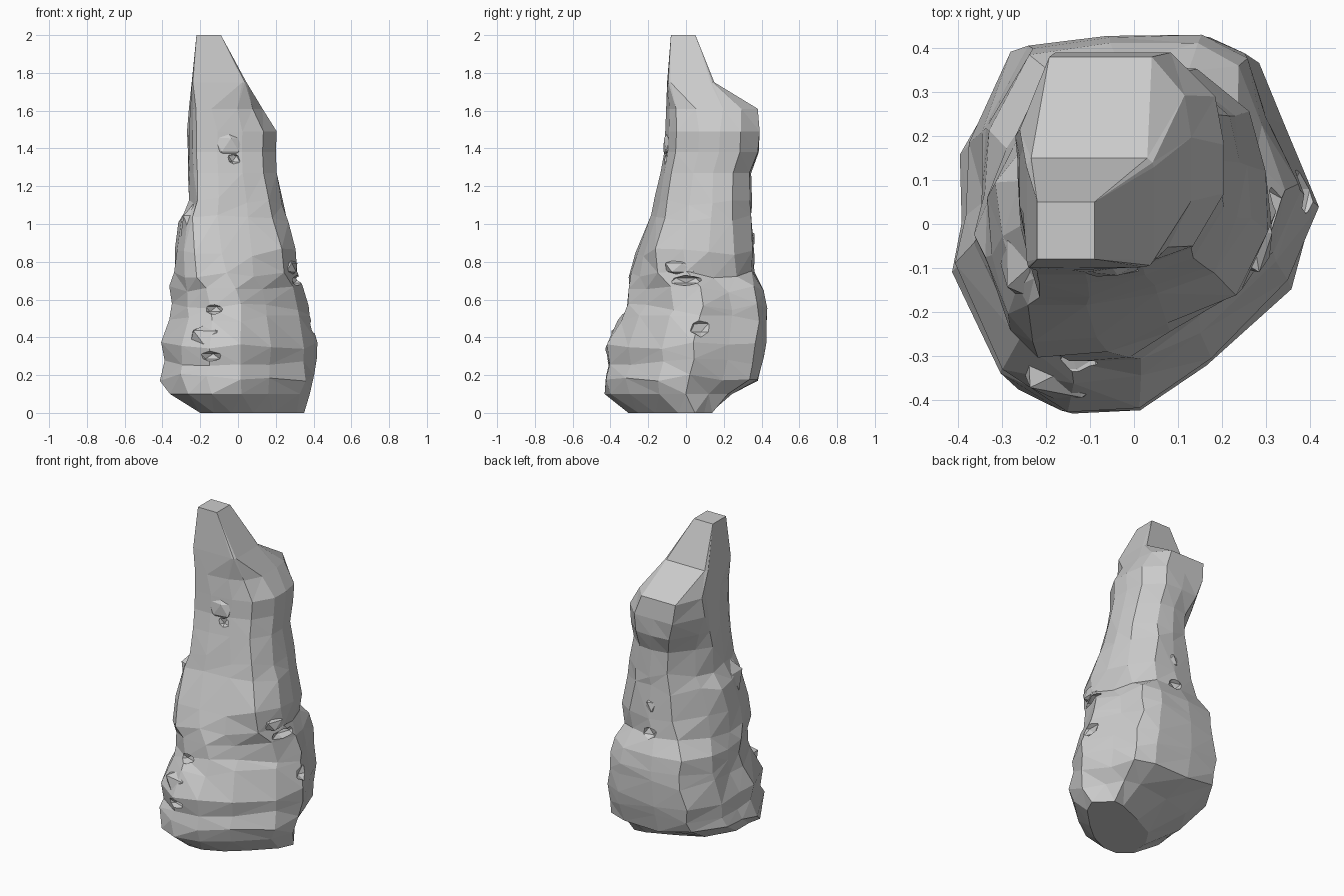
import bpy, bmesh, random
from mathutils import Vector

if "Cube" in bpy.data.objects:
    bpy.data.objects.remove(bpy.data.objects["Cube"])

random.seed(4)

# footprint outlines, counter-clockwise from the front
base = [(-.17, -.43), (.01, -.42), (.17, -.31), (.36, -.13), (.42, .05), (.34, .23), (.28, .38),
        (.17, .43), (-.08, .43), (-.29, .40), (-.40, .19), (-.40, .02), (-.42, -.09), (-.31, -.33)]
neck = [(-.21, -.11), (-.10, -.11), (.03, -.09), (.14, -.05), (.21, .07), (.21, .18), (.19, .29),
        (.09, .38), (.00, .39), (-.10, .37), (-.20, .24), (-.26, .15), (-.25, .04), (-.23, -.07)]
head = neck[:7] + [(.09, .39), (-.04, .39), (-.17, .39), (-.26, .20), (-.25, .15)] + neck[12:]


def unit(outline):
    xs, ys = zip(*outline)
    return [((x - min(xs)) / (max(xs) - min(xs)), (y - min(ys)) / (max(ys) - min(ys)))
            for x, y in outline]


shapes = [unit(base), unit(neck), unit(head)]
shapes.append([(round(u), round(v)) for u, v in shapes[2]])   # four-cornered tip

# height, x min, x max, y min, y max, position in the shapes list
levels = [
    (0.00, -.20, .35, -.29, .05, 0),
    (0.10, -.36, .38, -.41, .22, 0),
    (0.19, -.41, .41, -.43, .385, 0),
    (0.27, -.395, .41, -.41, .405, 0),
    (0.36, -.40, .415, -.43, .42, 0),
    (0.50, -.36, .375, -.36, .43, 0),
    (0.56, -.355, .37, -.315, .43, .05),
    (0.65, -.36, .345, -.305, .415, .15),
    (0.73, -.345, .31, -.30, .36, .5),
    (0.85, -.335, .31, -.265, .355, .75),
    (1.03, -.31, .26, -.19, .35, .9),
    (1.12, -.265, .235, -.165, .35, 1),
    (1.27, -.265, .205, -.135, .345, 1),
    (1.38, -.27, .20, -.115, .385, 1.5),
    (1.49, -.27, .205, -.11, .39, 2),
    (1.61, -.26, .13, -.105, .38, 2.1),
    (1.75, -.245, .045, -.10, .15, 2.8),
    (2.00, -.22, -.09, -.08, .05, 3),
]
skew = {0: .42, 1: .15}   # underside leans towards the back right

# main rock spire: lofted rings with slight irregularity
bm = bmesh.new()
rings = []
for k, (z, x0, x1, y0, y1, t) in enumerate(levels):
    j = 0.012 if 1 < k < 12 else 0
    i0 = min(int(t), 2)
    ring = []
    for (u, v), (p, q) in zip(shapes[i0], shapes[i0 + 1]):
        a, b = u + (p - u) * (t - i0), v + (q - v) * (t - i0)
        x = x0 + a * (x1 - x0)
        y = y0 + b * (y1 - y0) + skew.get(k, 0) * x
        ring.append(bm.verts.new((x + random.uniform(-j, j) * .6, y + random.uniform(-j, j) * .6,
                                  z + random.uniform(-j, j) * 1.8)))
    rings.append(ring)
n = len(base)
for lo, hi in zip(rings, rings[1:]):
    for i in range(n):
        bm.faces.new((lo[i], lo[(i + 1) % n], hi[(i + 1) % n], hi[i]))
bm.faces.new(rings[-1])
bm.faces.new(rings[0][::-1])
bmesh.ops.remove_doubles(bm, verts=bm.verts, dist=0.004)
bmesh.ops.triangulate(bm, faces=[f for f in bm.faces if len(f.verts) == 4 and f.normal.z < .95])
bmesh.ops.recalc_face_normals(bm, faces=bm.faces)
mesh = bpy.data.meshes.new("rock_spire")
bm.to_mesh(mesh)
bm.free()
rock = bpy.data.objects.new("rock_spire", mesh)
bpy.context.collection.objects.link(rock)


def blob(name, loc, size):
    bpy.ops.mesh.primitive_ico_sphere_add(subdivisions=1, radius=1, location=loc)
    ob = bpy.context.object
    ob.name = name
    for v in ob.data.vertices:
        v.co = Vector(v.co[i] * size[i] for i in range(3)) * random.uniform(.93, 1.07)
    return ob


# low swellings that stand slightly proud of the surface
for loc, size in [((-.23, -.09, .99), (.08, .10, .12)),
                  ((-.15, -.33, .40), (.12, .08, .08)),
                  ((.27, -.02, .77), (.05, .10, .05)),
                  ((-.06, -.085, 1.42), (.09, .04, .08)),
                  ((.00, .32, .92), (.05, .05, .06))]:
    blob("rock_swelling", loc, size)

# shallow hollows cut into the surface
for loc, size in [((-.02, -.13, 1.345), (.04, .05, .035)),
                  ((-.15, -.43, .30), (.07, .06, .03)),
                  ((-.13, -.33, .55), (.06, .05, .03)),
                  ((.40, .08, .45), (.05, .07, .05)),
                  ((.31, .00, .70), (.05, .10, .03)),
                  ((.00, .38, .76), (.06, .05, .04))]:
    cutter = blob("hollow_cutter", loc, size)
    cutter.hide_render = True
    cutter.display_type = 'WIRE'
    mod = rock.modifiers.new("hollow", 'BOOLEAN')
    mod.operation = 'DIFFERENCE'
    mod.solver = 'EXACT'
    mod.object = cutter
